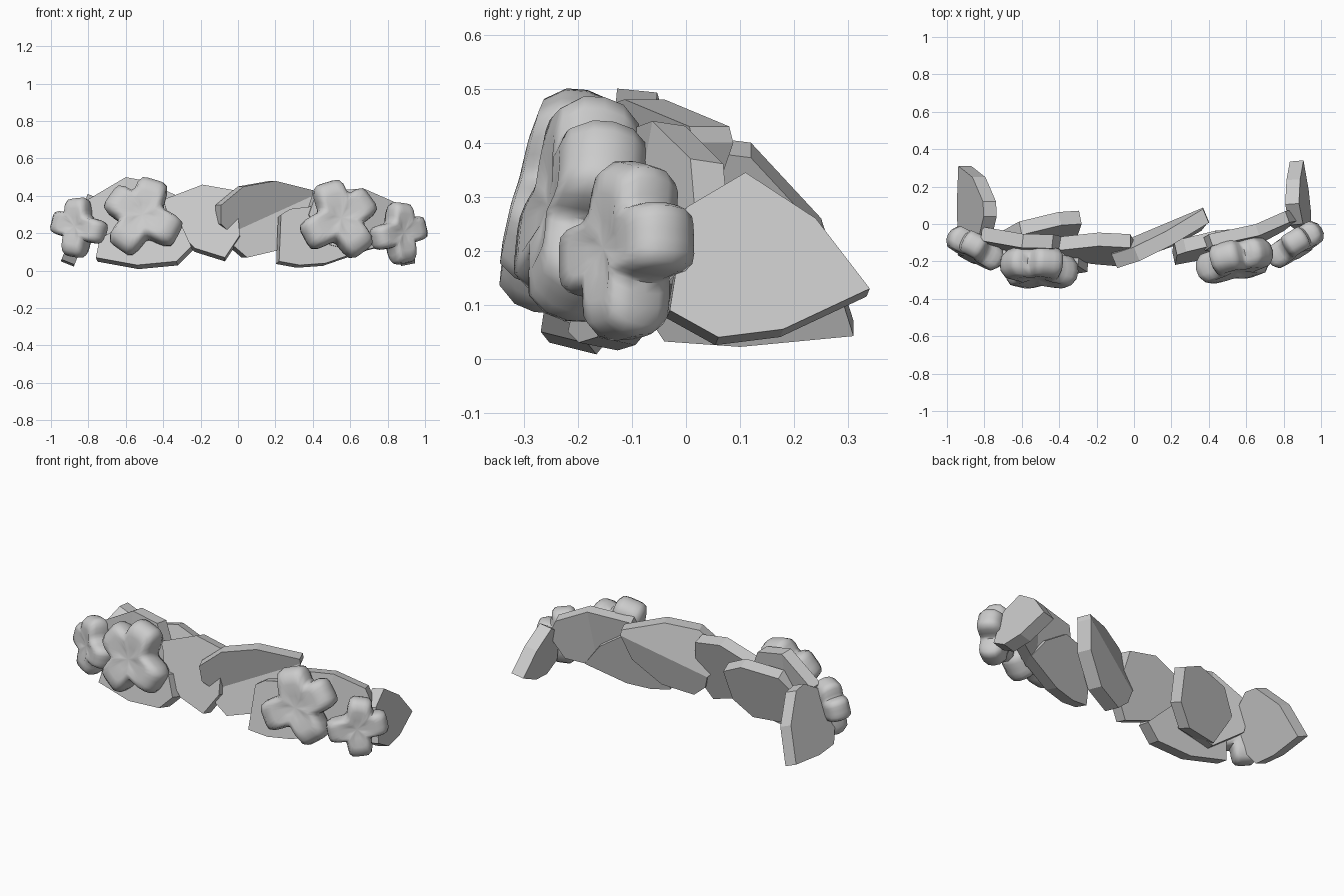
import bpy, bmesh, math
from mathutils import Matrix, Vector

old = bpy.data.objects.get("Cube")
if old:
    bpy.data.objects.remove(old, do_unlink=True)

grey = bpy.data.materials.new("stone_grey")
grey.use_nodes = True
colour = (0.6, 0.6, 0.6, 1)
grey.diffuse_color = colour
grey.node_tree.nodes["Principled BSDF"].inputs["Base Color"].default_value = colour


def finish(bm, name, sharp):
    """Turn the mesh into a smooth object that keeps its hard edges."""
    bmesh.ops.recalc_face_normals(bm, faces=bm.faces)
    for f in bm.faces:
        f.smooth = True
    mesh = bpy.data.meshes.new(name)
    bm.to_mesh(mesh)
    bm.free()
    mesh.set_sharp_from_angle(angle=math.radians(sharp))
    mesh.materials.append(grey)
    bpy.context.collection.objects.link(bpy.data.objects.new(name, mesh))


def leaf(name, outline, crease, depth, along=0, rise=0, fold=0, thick=.075, end=0):
    """Thick angular leaf, creased from its first corner to the given one.

    The outer face lies at the given depth, sloping along and up the leaf.
    A leaf at an end of the band (end = -1 or 1) is outlined seen from the side.
    """
    corners = [Vector(p) for p in outline]
    middle = sum(corners, Vector((0, 0))) / len(corners)
    line = (corners[crease] - corners[0]).normalized()
    inward = Vector((-along, 1, -rise)).normalized() * thick
    bm = bmesh.new()

    def place(a, d, z):
        if end:
            return bm.verts.new((-end * d, a, z))
        return bm.verts.new((a, d, z))

    outer, inner = [], []
    for p in corners:
        off = abs(line.cross(p - corners[0]))
        tilt = p - middle
        d = depth + along * tilt.x + rise * tilt.y + fold * off
        outer.append(place(p.x, d, p.y))
        inner.append(place(p.x + inward.x, d + inward.y, p.y + inward.z))
    for rim in (outer, inner):
        bm.faces.new(rim[:crease + 1])
        bm.faces.new(rim[crease:] + rim[:1])
    for i in range(len(corners)):
        bm.faces.new((outer[i - 1], outer[i], inner[i], inner[i - 1]))
    finish(bm, name, 10)


# Rings of the puffy flower: share of the outline radius, and depth
PUFF = ((.3, -.42), (.6, -.5), (.84, -.46), (.97, -.24), (1, 0),
        (.97, .24), (.84, .46), (.5, .5))


def flower(name, centre, radius, depth, yaw, tilt, petals, steps=48):
    """Soft four-petal blossom with blunt petals."""
    def reach(a):
        best = radius * .58
        for p in petals:
            d = a - math.radians(p)
            if math.cos(d) > 0:
                r = ((math.cos(d) / radius) ** 6
                     + (abs(math.sin(d)) / (radius * .41)) ** 6) ** (-1 / 6)
                best = max(best, r)
        return best

    bm = bmesh.new()
    angles = [math.tau * i / steps for i in range(steps)]
    rings = [[bm.verts.new((s * reach(a) * math.cos(a), y * depth,
                            s * reach(a) * math.sin(a))) for a in angles]
             for s, y in PUFF]
    for low, high in zip(rings, rings[1:]):
        for i in range(steps):
            bm.faces.new((low[i - 1], low[i], high[i], high[i - 1]))
    for ring, y in ((rings[0], -.4), (rings[-1], .5)):
        hub = bm.verts.new((0, y * depth, 0))
        for i in range(steps):
            bm.faces.new((ring[i - 1], ring[i], hub))
    bm.transform(Matrix.Translation(centre)
                 @ Matrix.Rotation(math.radians(yaw), 4, 'Z')
                 @ Matrix.Rotation(math.radians(tilt), 4, 'X'))
    finish(bm, name, 60)


# Leaves, from the right end of the band to the left end
leaf("right_end_leaf", [(.31, .07), (.25, .26), (.12, .4), (.04, .41), (-.06, .35),
     (-.1, .15), (-.04, .06), (.1, .05)], 4, -.88, rise=.4, end=-1)
leaf("right_upper_leaf", [(-.6, .5), (-.44, .47), (-.37, .3), (-.43, .13),
     (-.63, .08), (-.8, .2), (-.82, .37)], 4, -.15, -.12, .1, .12)
leaf("right_lower_leaf", [(-.76, .07), (-.74, .17), (-.55, .28), (-.3, .24),
     (-.25, .13), (-.33, .05), (-.54, .03)], 4, -.23, -.1, .25, thick=.09)
leaf("right_back_leaf", [(-.28, .38), (-.39, .43), (-.6, .4), (-.7, .28),
     (-.6, .1), (-.4, .1), (-.3, .2)], 4, -.07, .2, .3)
leaf("centre_right_leaf", [(-.4, .38), (-.19, .46), (-.02, .43), (0, .3),
     (.01, .19), (-.07, .07), (-.23, .12), (-.36, .25)], 4, -.17, 0, .28)
leaf("centre_left_leaf", [(-.04, .2), (-.09, .25), (-.09, .35), (.03, .45),
     (.2, .48), (.4, .43), (.4, .4), (.36, .25), (.22, .11), (.05, .07),
     (-.02, .13)], 6, -.1, .42, 0, -.28, .08)
leaf("left_lower_leaf", [(.22, .05), (.23, .3), (.28, .33), (.45, .35),
     (.6, .25), (.7, .12), (.47, .04), (.33, .03)], 4, -.15, .22, .2)
leaf("left_upper_leaf", [(.67, .44), (.83, .37), (.87, .28), (.8, .14),
     (.64, .1), (.45, .15), (.38, .3), (.42, .42)], 4, -.1, .35, .15, .15, .065)
leaf("left_end_leaf", [(.34, .13), (.24, .26), (.11, .345), (0, .28),
     (-.03, .09), (.06, .04), (.18, .055)], 4, -.915, .08, .2, end=1)

# Blossoms: one large and one small on each side
BIG, SMALL = (107, 34, -54, 207), (83, 12, 191, 278)
flower("right_large_flower", (-.51, -.235, .285), .215, .16, -3, -14,
       [180 - p for p in BIG])
flower("left_large_flower", (.54, -.195, .27), .215, .16, 12, -12, BIG)
flower("right_small_flower", (-.85, -.13, .23), .16, .13, -28, -8,
       [180 - p for p in SMALL])
flower("left_small_flower", (.86, -.11, .2), .165, .13, 32, -6, SMALL)
